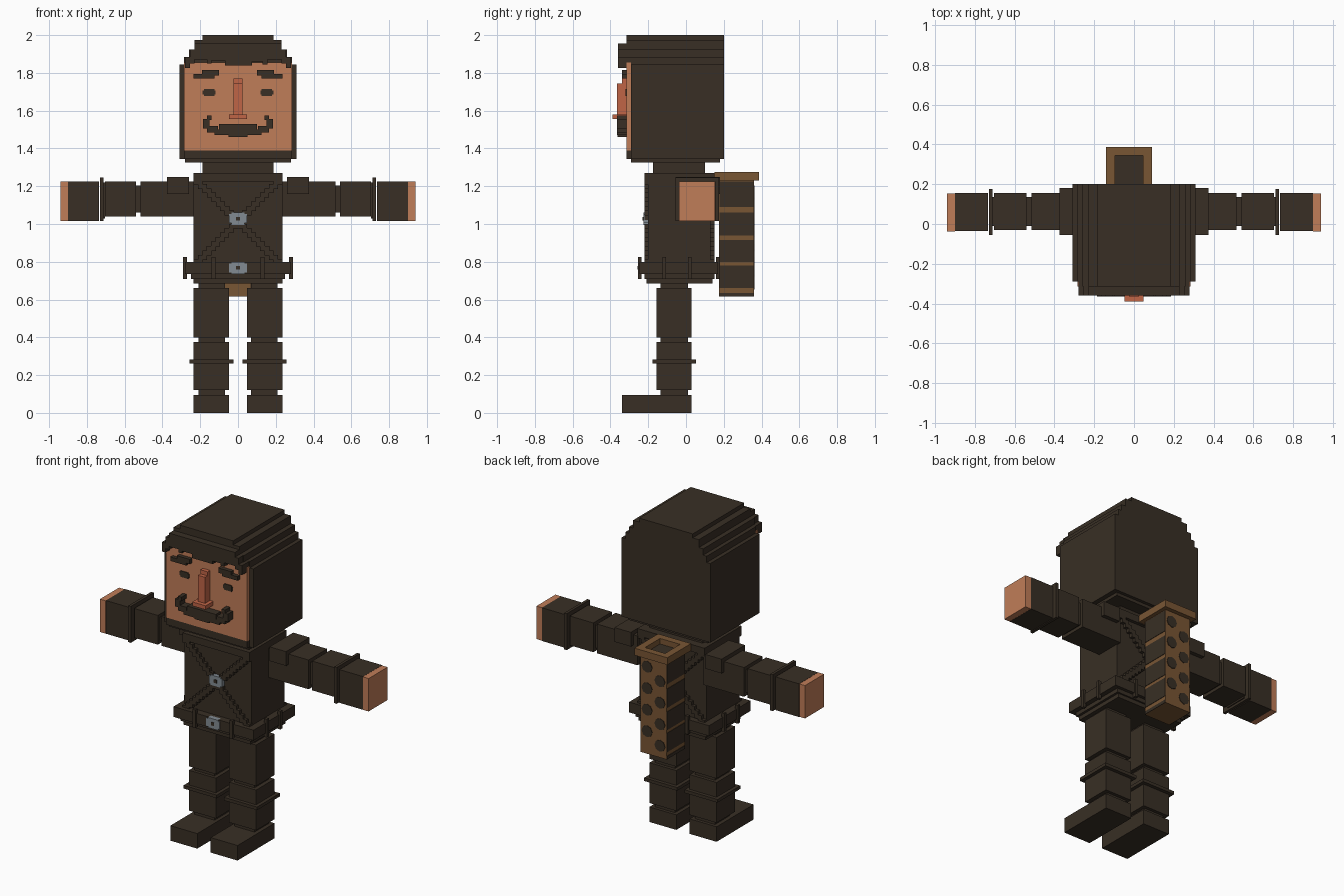
import bpy, bmesh, math
from mathutils import Matrix

if "Cube" in bpy.data.objects:
    bpy.data.objects.remove(bpy.data.objects["Cube"], do_unlink=True)


def material(name, col):
    m = bpy.data.materials.new(name)
    m.use_nodes = True
    m.diffuse_color = (*col, 1)
    b = m.node_tree.nodes["Principled BSDF"]
    b.inputs["Base Color"].default_value = (*col, 1)
    b.inputs["Roughness"].default_value = 0.9
    return m


DARK = material("dark cloth", (0.040, 0.028, 0.018))
SKIN = material("skin", (0.53, 0.205, 0.098))
NOSE = material("reddish skin", (0.53, 0.130, 0.062))
BROWN = material("brown leather", (0.190, 0.092, 0.034))
GREY = material("grey metal", (0.225, 0.26, 0.29))


def finish(name, mat, bm, mirror):
    me = bpy.data.meshes.new(name)
    bm.to_mesh(me)
    bm.free()
    me.materials.append(mat)
    ob = bpy.data.objects.new(name, me)
    bpy.context.scene.collection.objects.link(ob)
    if mirror:
        ob.modifiers.new("mirror", 'MIRROR').use_mirror_merge = False
    return ob


def part(name, mat, boxes, mirror=False):
    """One object from boxes given as x0, x1, y0, y1, z0, z1."""
    bm = bmesh.new()
    for x0, x1, y0, y1, z0, z1 in boxes:
        m = Matrix.Translation(((x0 + x1) / 2, (y0 + y1) / 2, (z0 + z1) / 2))
        bmesh.ops.create_cube(bm, size=1, matrix=m @ Matrix.Diagonal(
            (x1 - x0, y1 - y0, z1 - z0, 1)))
    return finish(name, mat, bm, mirror)


# Head with stepped crown
part("head", DARK, [
    (-.31, .31, -.29, .20, 1.345, 1.845),
    (-.285, .285, -.29, .20, 1.845, 1.885),
    (-.26, .26, -.315, .20, 1.885, 1.925),
    (-.23, .23, -.315, .20, 1.925, 1.975),
    (-.187, .187, -.315, .20, 1.975, 2.0),
    (-.28, .28, -.29, .18, 1.325, 1.345),
    (-.285, .285, -.315, -.29, 1.345, 1.39)])
part("neck", DARK, [(-.187, .187, -.175, .10, 1.265, 1.33)])
part("face", SKIN, [(-.285, .285, -.315, -.29, 1.39, 1.855)])

# Fringe: columns with uneven lower edge (x0, x1, bottom, top)
fringe = [(-.28, -.255, 1.825, 1.885), (-.255, -.23, 1.85, 1.925),
          (-.23, -.165, 1.87, 1.955), (-.165, -.14, 1.85, 1.955),
          (-.14, -.07, 1.865, 1.955), (-.07, .075, 1.84, 1.955),
          (.075, .13, 1.86, 1.955), (.13, .155, 1.845, 1.955),
          (.155, .23, 1.87, 1.955), (.23, .255, 1.85, 1.925),
          (.255, .28, 1.825, 1.885)]
part("fringe", DARK, [(a, b, -.36, -.28, c, d) for a, b, c, d in fringe])

# Face features
part("eyebrows", DARK, [(.10, .19, -.34, -.31, 1.785, 1.815),
                        (.125, .235, -.34, -.31, 1.77, 1.795)], True)
part("eyes", DARK, [(.125, .18, -.32, -.312, 1.677, 1.715),
                    (.118, .187, -.3195, -.312, 1.685, 1.707)], True)
part("nose", NOSE, [(-.025, .025, -.365, -.31, 1.57, 1.745),
                    (-.025, .025, -.34, -.31, 1.745, 1.77),
                    (-.047, .047, -.39, -.31, 1.555, 1.58)])
part("moustache", DARK, [
    (0, .10, -.365, -.31, 1.495, 1.53), (0, .125, -.365, -.31, 1.47, 1.50),
    (0, .05, -.362, -.31, 1.46, 1.475), (.105, .165, -.365, -.31, 1.485, 1.52),
    (.15, .185, -.365, -.31, 1.505, 1.555),
    (.14, .165, -.365, -.31, 1.55, 1.575)], True)

# Torso and belt
part("torso", DARK, [(-.235, .235, -.20, .13, .685, 1.27),
                     (-.235, .235, -.22, .15, 1.225, 1.27)])
part("belt", DARK, [(-.28, .28, -.245, .17, .735, .80),
                    (-.25, .25, -.22, .15, .71, .735),
                    (-.235, .235, -.21, .14, .685, .71)])
part("belt_loops", DARK,
     [(.12, .14, y, y + .02, .71, .825) for y in (-.255, .16)]
     + [(.27, .29, y, y + .02, .71, .825) for y in (-.125, .01)], True)

# Crossed straps, front and back, as stepped diagonals
step = .0235
straps = []
for i in range(19):
    x, z = -.211 + step * i, 1.235 - step * i
    for y0, y1 in ((-.22, -.19), (.12, .15)):
        straps.append((x - .024, x + .024, y0, y1, z - .025, z + .001))
part("cross_straps", DARK, straps, True)


def buckle(name, z, y):
    part(name, GREY, [(-.035, .035, y, y + .03, z - .032, z + .032),
                      (-.047, .047, y + .001, y + .03, z - .024, z + .024)])
    part(name + "_hole", DARK, [(-.01, .01, y - .004, y, z - .01, z + .01)])


buckle("chest_buckle", 1.028, -.226)
buckle("belt_buckle", .768, -.252)

# Arms
part("arms", DARK, [
    (.23, .515, -.03, .155, 1.04, 1.225), (.515, .54, -.01, .135, 1.06, 1.205),
    (.54, .705, -.03, .155, 1.04, 1.225), (.705, .73, -.01, .135, 1.03, 1.22),
    (.735, .90, -.035, .155, 1.015, 1.225)], True)
part("arm_cuffs", DARK, [(.712, .73, -.055, .175, 1.015, 1.245)], True)
part("shoulder_pads", DARK, [(.26, .375, -.055, .18, 1.16, 1.25)], True)
part("hands", SKIN, [(.90, .94, -.037, .153, 1.016, 1.224)], True)

# Legs
part("legs", DARK, [
    (.07, .21, -.135, .01, .64, .70), (.047, .235, -.155, .03, .40, .66),
    (.07, .21, -.135, .01, .37, .405), (.047, .235, -.155, .03, .12, .375),
    (.07, .21, -.135, .01, .09, .125)], True)
part("leg_straps", DARK, [(.025, .257, -.177, .052, .262, .282)], True)
part("feet", DARK, [(.047, .235, -.34, .03, 0, .095)], True)

# Back tube: body, open rim and dark inside
X0, X1, Y0, Y1 = -.115, .065, .175, .36
part("tube_body", BROWN, [(X0, X1, Y0, Y1, .615, 1.235)])
part("tube_rim", BROWN, [(-.14, -.095, .15, .387, 1.23, 1.275),
                         (.045, .09, .15, .387, 1.23, 1.275),
                         (-.095, .045, .15, .195, 1.23, 1.275),
                         (-.095, .045, .345, .387, 1.23, 1.275)])
part("tube_inside", DARK, [(-.095, .045, .195, .345, 1.234, 1.24)])

# Side bands of the tube
bands = []
for z0, z1 in ((.615, .635), (.66, .78), (.80, .915), (.94, 1.06), (1.09, 1.225)):
    bands += [(X1 - .001, X1 + .003, Y0 + .002, Y1 - .002, z0, z1),
              (X0 - .003, X0 + .001, Y0 + .002, Y1 - .002, z0, z1)]
part("tube_side_bands", DARK, bands)

# Staggered round spots on the back of the tube
bm = bmesh.new()
for i in range(8):
    x = (X0 + X1) / 2 + (.045 if i % 2 else -.045)
    m = Matrix.Translation((x, Y1, .69 + i * .068)) @ Matrix.Rotation(math.pi / 2, 4, 'X')
    bmesh.ops.create_cone(bm, cap_ends=True, segments=8, radius1=.037,
                          radius2=.037, depth=.006, matrix=m)
finish("tube_spots", DARK, bm, False)
